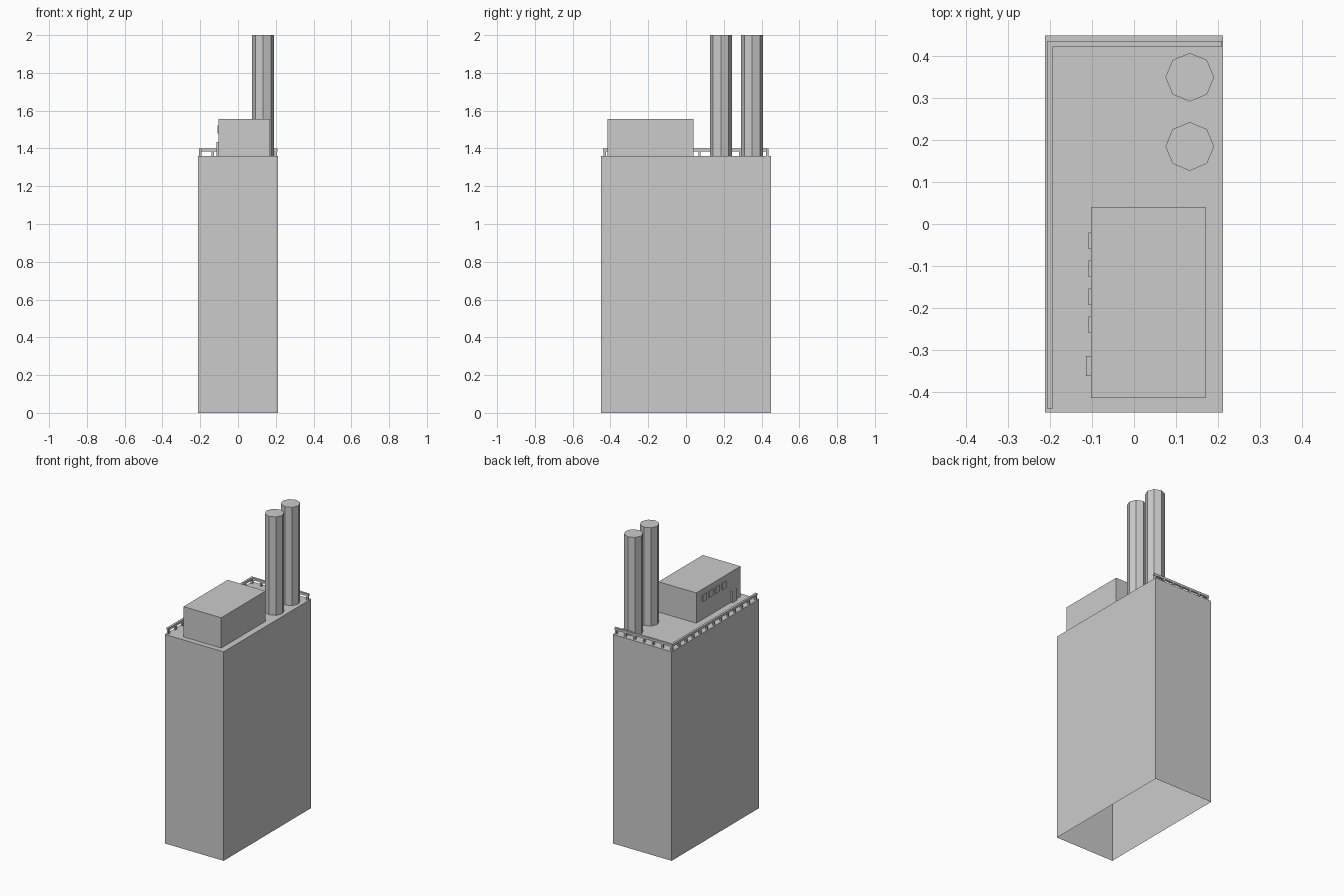
import bpy, bmesh
from math import pi

if "Cube" in bpy.data.objects:
    bpy.data.objects.remove(bpy.data.objects["Cube"])


def finish(name, bm):
    mesh = bpy.data.meshes.new(name)
    bm.to_mesh(mesh)
    bm.free()
    obj = bpy.data.objects.new(name, mesh)
    bpy.context.collection.objects.link(obj)
    return obj


def box(name, x, y, z, open_bottom=False):
    """Box spanning the (min, max) pairs on each axis."""
    bm = bmesh.new()
    bmesh.ops.create_cube(bm, size=1)
    for v in bm.verts:
        for i, (lo, hi) in enumerate((x, y, z)):
            v.co[i] = hi if v.co[i] > 0 else lo
    if open_bottom:
        under = [f for f in bm.faces if f.normal.z < -0.9]
        bmesh.ops.delete(bm, geom=under, context='FACES')
    return finish(name, bm)


ROOF = 1.36

# Main block, open underneath, and the rooftop cabin
box("main_block", (-0.212, 0.212), (-0.45, 0.45), (0, ROOF), open_bottom=True)
box("roof_cabin", (-0.102, 0.17), (-0.415, 0.04), (ROOF, 1.557), open_bottom=True)

# Cabin door and windows
box("cabin_door", (-0.114, -0.10), (-0.362, -0.315), (ROOF, 1.435))
for i in range(4):
    y = -0.04 - i * 0.0667
    box(f"cabin_window_{i}", (-0.109, -0.10), (y - 0.02, y + 0.02), (1.479, 1.521))

# Octagonal chimneys
for i, y in enumerate((0.185, 0.35)):
    bm = bmesh.new()
    bmesh.ops.create_cone(bm, cap_ends=True, segments=8, radius1=0.058,
                          radius2=0.058, depth=2 - ROOF)
    bmesh.ops.translate(bm, verts=bm.verts, vec=(0.133, y, (2 + ROOF) / 2))
    finish(f"chimney_{i}", bm)

# L-shaped handrail extruded from its plan outline
plan = [(-0.207, -0.44), (-0.193, -0.44), (-0.193, 0.423),
        (0.21, 0.423), (0.21, 0.437), (-0.207, 0.437)]
bm = bmesh.new()
face = bm.faces.new([bm.verts.new((x, y, 1.385)) for x, y in plan])
top = bmesh.ops.extrude_face_region(bm, geom=[face])["geom"]
bmesh.ops.translate(bm, verts=[g for g in top if isinstance(g, bmesh.types.BMVert)],
                    vec=(0, 0, 0.015))
bmesh.ops.recalc_face_normals(bm, faces=bm.faces)
finish("handrail", bm)

# Railing posts along the left and back edges
posts = [(-0.2, -0.43 + i * 0.86 / 12) for i in range(13)]
posts += [(-0.2 + i * 0.4 / 6, 0.43) for i in range(1, 7)]
for i, (x, y) in enumerate(posts):
    box(f"rail_post_{i}", (x - 0.006, x + 0.006), (y - 0.006, y + 0.006), (ROOF, 1.386))
